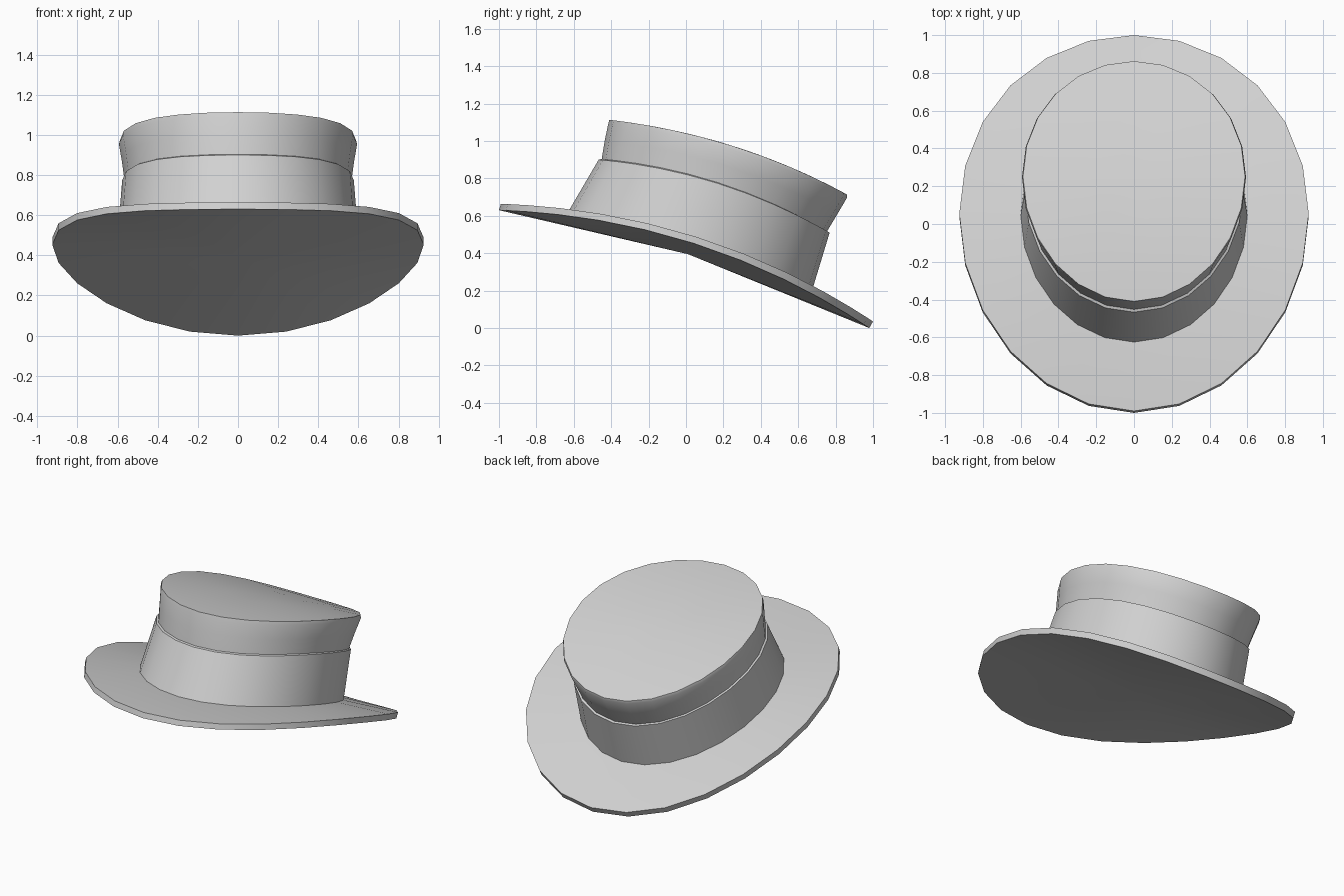
import bpy
import bmesh
from math import sin, cos, tau, radians

SIDES = 24

cube = bpy.data.objects.get("Cube")
if cube:
    bpy.data.objects.remove(cube, do_unlink=True)

felt = bpy.data.materials.new("light grey felt")
felt.use_nodes = True
grey = (0.64, 0.64, 0.64, 1)
felt.diffuse_color = grey
felt.node_tree.nodes["Principled BSDF"].inputs["Base Color"].default_value = grey


def ring(width, front, back, bow, size=1.0):
    """Oval loop through a front and a back (y, z) point; bow lifts its sides by (y, z)."""
    points = []
    for i in range(SIDES):
        a = tau * i / SIDES
        c = cos(a) * size
        y, z = [(f + b) / 2 + (b - f) / 2 * c + k * (1 - c * c)
                for f, b, k in zip(front, back, bow)]
        points.append((width * sin(a) * size, y, z))
    return points


def loft(name, rings, first=None, last=None):
    """Skin the rings in order, with optional centre points closing the ends."""
    bm = bmesh.new()
    loops = [[bm.verts.new(p) for p in r] for r in rings]
    for lower, upper in zip(loops, loops[1:]):
        for i in range(SIDES):
            j = (i + 1) % SIDES
            bm.faces.new((lower[i], lower[j], upper[j], upper[i]))
    for loop, centre in ((loops[0], first), (loops[-1], last)):
        if centre:
            tip = bm.verts.new(centre)
            for i in range(SIDES):
                bm.faces.new((loop[i], loop[(i + 1) % SIDES], tip))
    bmesh.ops.recalc_face_normals(bm, faces=bm.faces)
    # An open ring's sides should face away from the axis, its cap upward
    bm.normal_update()
    if sum(f.normal.x * f.calc_center_median().x for f in bm.faces) < 0:
        bmesh.ops.reverse_faces(bm, faces=bm.faces)
    mesh = bpy.data.meshes.new(name)
    bm.to_mesh(mesh)
    bm.free()
    mesh.materials.append(felt)
    obj = bpy.data.objects.new(name, mesh)
    bpy.context.collection.objects.link(obj)
    bpy.ops.object.select_all(action="DESELECT")
    obj.select_set(True)
    bpy.context.view_layer.objects.active = obj
    bpy.ops.object.shade_smooth_by_angle(angle=radians(30))
    return obj


# Brim: closed underside, thin rim, curled top surface, hidden floor inside the crown
base = dict(front=(-0.625, 0.63), back=(0.68, 0.22), bow=(0.02, 0.06))
loft("brim", [
    ring(0.925, (-1.0, 0.63), (0.98, 0.0), (0.05, 0.138)),
    ring(0.925, (-0.99, 0.664), (1.0, 0.035), (0.05, 0.138)),
    ring(0.60, **base),
], first=(0, 0.01, 0.395), last=(0, 0.04, 0.485))

# Hat band: leaning sleeve with a narrow lip at its top
band_bow = (0.02, 0.068)
loft("hat_band", [
    ring(0.60, **base),
    ring(0.577, (-0.467, 0.90), (0.768, 0.51), band_bow),
    ring(0.565, (-0.452, 0.903), (0.752, 0.517), band_bow),
])

# Crown: flares upward to a softly rounded edge and a saddle-shaped top
top = dict(front=(-0.41, 1.113), back=(0.862, 0.713), bow=(0.025, 0.06))
loft("crown", [
    ring(0.565, (-0.452, 0.895), (0.75, 0.51), band_bow),
    ring(0.578, (-0.435, 1.0), (0.81, 0.61), (0.022, 0.062)),
    ring(0.593, (-0.416, 1.09), (0.86, 0.695), (0.025, 0.06)),
    ring(0.588, **top),
    ring(0.588, size=0.97, **top),
    ring(0.588, size=0.7, **top),
    ring(0.588, size=0.35, **top),
], last=(0, 0.251, 0.973))
